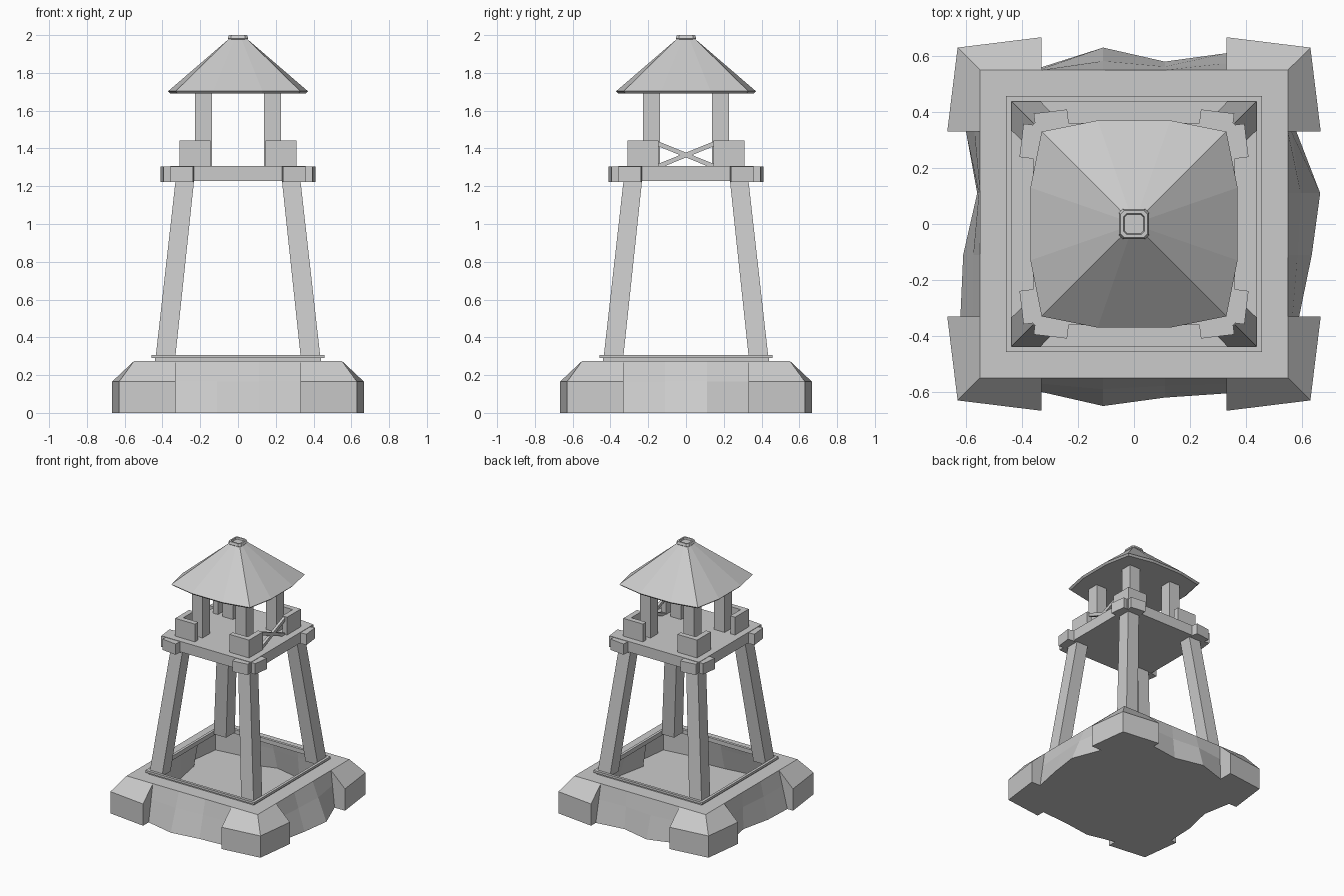
import bpy, bmesh
from math import radians, pi
from mathutils import Vector, Matrix

if "Cube" in bpy.data.objects:
    bpy.data.objects.remove(bpy.data.objects["Cube"])


def finish(bm, name):
    bmesh.ops.remove_doubles(bm, verts=bm.verts, dist=0.0005)
    bmesh.ops.recalc_face_normals(bm, faces=bm.faces)
    me = bpy.data.meshes.new(name)
    bm.to_mesh(me)
    bm.free()
    ob = bpy.data.objects.new(name, me)
    bpy.context.collection.objects.link(ob)
    return ob


def loft(name, rings, start=True, end=True):
    bm = bmesh.new()
    vs = [[bm.verts.new(p) for p in r] for r in rings]
    n = len(rings[0])
    for a, b in zip(vs, vs[1:]):
        for i in range(n):
            j = (i + 1) % n
            bm.faces.new((a[i], a[j], b[j], b[i]))
    if start:
        bm.faces.new(vs[0][::-1])
    if end:
        bm.faces.new(vs[-1])
    return finish(bm, name)


def rect(x0, x1, y0, y1, z):
    return [(x0, y0, z), (x1, y0, z), (x1, y1, z), (x0, y1, z)]


def square(h, z):
    return rect(-h, h, -h, h, z)


def turn(p, k):
    return Matrix.Rotation(k * pi / 2, 3, 'Z') @ Vector(p)


def box(name, c, size, rot=Matrix()):
    bm = bmesh.new()
    m = Matrix.Translation(c) @ rot @ Matrix.Diagonal((*size, 1))
    bmesh.ops.create_cube(bm, size=1, matrix=m)
    return finish(bm, name)


# Rocky base shell: corner blocks joined by uneven sloping walls, open top
depths = [(.61, .58, .63, .56), (.60, .56, .61, .62),
          (.60, .65, .62, .605), (.59, .635, .665, .58)]
low, mid, top = [], [], []
for k, row in enumerate(depths):
    for (x, y), (tx, ty) in (((.667, .33), (.55, .33)), ((.63, .63), (.55, .55)),
                             ((.33, .667), (.33, .55))):
        low.append(turn((x, y, 0), k))
        mid.append(turn((x, y, .165), k))
        top.append(turn((tx, ty, .275), k))
    for u, d in zip((.33, .11, -.11, -.33), row):
        low.append(turn((u, d, 0), k))
        mid.append(turn((u, d + (.55 - d) * .6, .165), k))
        top.append(turn((u, .55, .275), k))
loft("stone_base", [low, mid, top], True, False)

# Flat ledge and stepped collar around the opening
loft("base_collar", [square(h, z) for h, z in
     ((.55, .275), (.44, .275), (.44, .29), (.457, .29), (.457, .307),
      (.437, .307), (.437, .275))], False, False)

# Platform deck
loft("platform", [square(.36, 1.228), square(.36, 1.308)])

for k in range(4):
    # Leaning leg
    loft(f"leg_{k}", [[turn(p, k) for p in rect(.333, .437, .333, .437, .285)],
                      [turn(p, k) for p in rect(.232, .33, .232, .33, 1.235)]])
    # Roof post
    loft(f"roof_post_{k}", [[turn(p, k) for p in rect(.138, .228, .138, .228, z)]
                            for z in (1.3, 1.7)])
    # Corner parapet, L-shaped
    ell = [(.31, .145), (.31, .31), (.145, .31), (.145, .27), (.27, .27), (.27, .145)]
    loft(f"parapet_{k}", [[turn((x, y, z), k) for x, y in ell] for z in (1.305, 1.443)])
    # Pair of skewed bracket blocks at each platform corner
    for tag, c, size, a in (("a", (.372, .295, 1.264), (.06, .12, .082), 7),
                            ("b", (.295, .372, 1.264), (.12, .06, .082), -7)):
        box(f"bracket_{k}{tag}", turn(c, k), size,
            Matrix.Rotation(k * pi / 2 + radians(a), 4, 'Z'))

# Crossed railing on the right side
for i, s in enumerate((1, -1)):
    box(f"cross_rail_{i}", (.285, 0, 1.365), (.02, .33, .024),
        Matrix.Rotation(s * radians(22), 4, 'X'))

# Roof with bulging eaves
eave = [turn(p, k) for k in range(4)
        for p in ((.37, .13, 0), (.33, .33, 0), (.13, .37, 0))]
peak = [turn(p, k) for k in range(4)
        for p in ((.048, .018, 0), (.048, .048, 0), (.018, .048, 0))]
loft("roof", [[(p.x * f, p.y * f, z) for p in ring] for ring, f, z in
              ((eave, .965, 1.69), (eave, 1, 1.703), (peak, 1, 1.98))])


# Chamfered cap with a shallow recess
def octa(h, z):
    c = h * .72
    return [turn(p, k) for k in range(4) for p in ((h, c, z), (c, h, z))]


loft("roof_cap", [octa(h, z) for h, z in
     ((.047, 1.974), (.054, 1.982), (.048, 2), (.037, 2), (.034, 1.988))])
